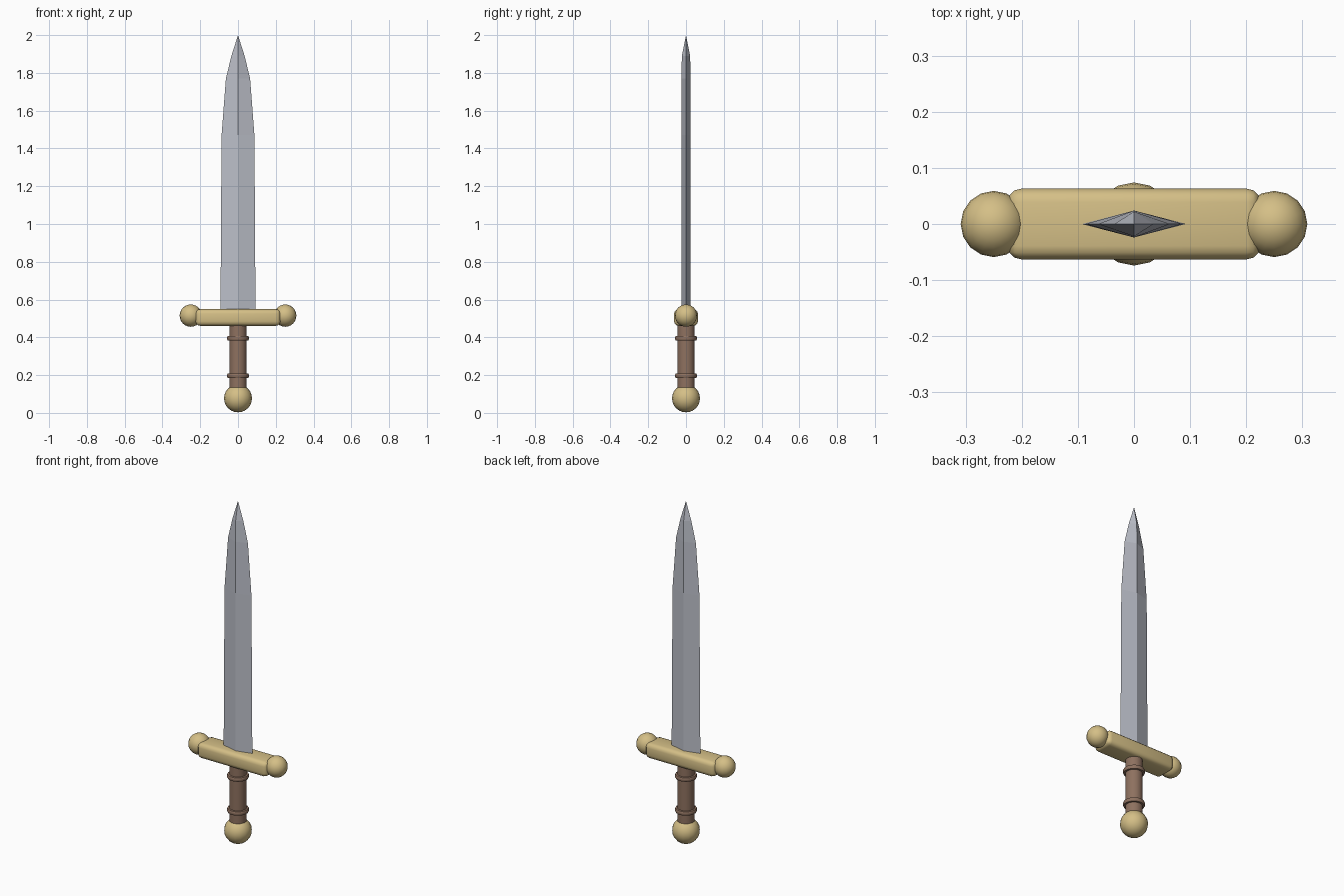
import bpy, bmesh, math

if "Cube" in bpy.data.objects:
    bpy.data.objects.remove(bpy.data.objects["Cube"])


def material(name, rgb):
    m = bpy.data.materials.new(name)
    m.diffuse_color = (*rgb, 1)
    m.use_nodes = True
    m.node_tree.nodes["Principled BSDF"].inputs["Base Color"].default_value = m.diffuse_color
    return m


GOLD = material("pale gold", (0.66, 0.52, 0.24))
STEEL = material("blade steel", (0.50, 0.52, 0.58))
LEATHER = material("brown leather", (0.27, 0.165, 0.115))


def finish(name, bm, mat, smooth_angle=None):
    bmesh.ops.recalc_face_normals(bm, faces=bm.faces[:])
    me = bpy.data.meshes.new(name)
    bm.to_mesh(me)
    bm.free()
    ob = bpy.data.objects.new(name, me)
    bpy.context.collection.objects.link(ob)
    me.materials.append(mat)
    if smooth_angle:
        bpy.ops.object.select_all(action='DESELECT')
        ob.select_set(True)
        bpy.context.view_layer.objects.active = ob
        bpy.ops.object.shade_smooth_by_angle(angle=math.radians(smooth_angle))
    return ob


def ball(name, x, z, r):
    bm = bmesh.new()
    bmesh.ops.create_uvsphere(bm, u_segments=16, v_segments=12, radius=r)
    bmesh.ops.translate(bm, vec=(x, 0, z), verts=bm.verts[:])
    return finish(name, bm, GOLD, 40)


def lathe(name, profile, mat, sides=24):
    """Revolve (radius, height) rings around z and cap both ends."""
    bm = bmesh.new()
    rings = [[bm.verts.new((r * math.cos(2 * math.pi * i / sides),
                            r * math.sin(2 * math.pi * i / sides), z))
              for i in range(sides)] for r, z in profile]
    for a, b in zip(rings, rings[1:]):
        for i in range(sides):
            j = (i + 1) % sides
            bm.faces.new((a[i], a[j], b[j], b[i]))
    bm.faces.new(rings[0])
    bm.faces.new(rings[-1])
    return finish(name, bm, mat, 50)


# Pommel and guard end balls
ball("pommel", 0, 0.077, 0.074)
for side, x in (("left", -0.25), ("right", 0.25)):
    ball(f"guard_ball_{side}", x, 0.515, 0.059)

# Grip with two raised collars
lathe("grip", [(0.046, 0.12), (0.046, 0.48)], LEATHER)
for label, z in (("lower", 0.197), ("upper", 0.395)):
    lathe(f"grip_collar_{label}",
          [(0.044, z - 0.013), (0.055, z - 0.011), (0.058, z - 0.005),
           (0.058, z + 0.005), (0.055, z + 0.011), (0.044, z + 0.013)], LEATHER)

# Crossguard: rounded bar
bm = bmesh.new()
bmesh.ops.create_cube(bm, size=1)
bmesh.ops.scale(bm, vec=(0.45, 0.126, 0.088), verts=bm.verts[:])
bmesh.ops.translate(bm, vec=(0, 0, 0.505), verts=bm.verts[:])
bmesh.ops.bevel(bm, geom=bm.edges[:], offset=0.024, segments=3,
                profile=0.5, affect='EDGES')
finish("crossguard", bm, GOLD, 40)

# Blade: diamond sections tapering to a point
sections = [(0.50, 0.093, 0.024), (1.47, 0.087, 0.024),
            (1.77, 0.064, 0.024), (1.89, 0.035, 0.022)]
bm = bmesh.new()
rings = [[bm.verts.new(p) for p in ((w, 0, z), (0, t, z), (-w, 0, z), (0, -t, z))]
         for z, w, t in sections]
tip = bm.verts.new((0, 0, 2.0))
for a, b in zip(rings, rings[1:]):
    for i in range(4):
        j = (i + 1) % 4
        bm.faces.new((a[i], a[j], b[j], b[i]))
for i in range(4):
    bm.faces.new((rings[-1][i], rings[-1][(i + 1) % 4], tip))
bm.faces.new(rings[0])
finish("blade", bm, STEEL)
